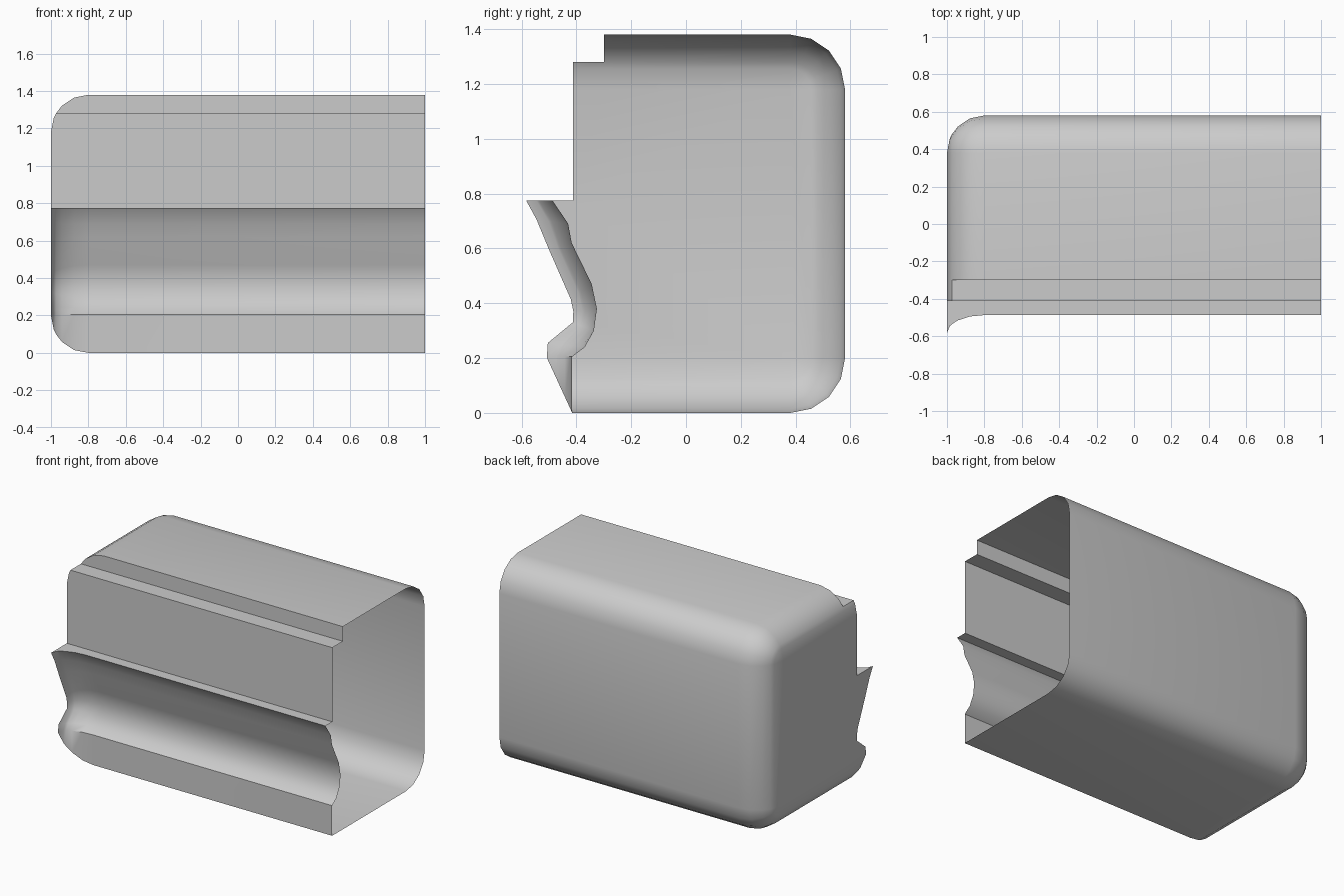
import bpy, bmesh
from math import sin, cos, radians

if "Cube" in bpy.data.objects:
    bpy.data.objects.remove(bpy.data.objects["Cube"])

R = 0.2  # rounding radius of the closed end and the rear edges

# Recessed front channel (y, z): straight run, and flared shape at the closed end
CHANNEL = [(-.487, .775), (-.43, .69), (-.417, .62), (-.344, .47),
           (-.325, .38), (-.336, .30), (-.369, .24), (-.415, .205)]
FLARED = [(-.583, .775), (-.545, .705), (-.50, .596), (-.42, .414),
          (-.411, .37), (-.413, .33), (-.504, .255), (-.507, .21)]


def arc(cy, cz, r, start):
    """Quarter circle, anticlockwise from the start angle."""
    return [(cy + r * cos(radians(start + a)), cz + r * sin(radians(start + a)))
            for a in (0, 22.5, 45, 67.5, 90)]


def section(d):
    """Closed y-z outline, inset by d at top, bottom and rear, flared at front."""
    top, f = 1.38 - d, d / R
    step = min(1.28, top)
    pts = [(-.30, top), (-.30, step), (-.413, step), (-.413, .775)]
    pts += [(a[0] + (b[0] - a[0]) * f, a[1] + (b[1] - a[1]) * f)
            for a, b in zip(CHANNEL, FLARED)]
    pts.append((-.415 - d * .46, d))
    pts += arc(.58 - R, R, R - d, -90)
    pts += arc(.58 - R, 1.38 - R, R - d, 0)
    return pts


# Shell: sections lofted from the open end to the rounded closed end
bm = bmesh.new()
rings = []
stations = [(1.0, 0.0)]
stations += [(-(1 - R) - R * sin(radians(t)), R * (1 - cos(radians(t))))
             for t in (0, 22.5, 45, 60, 67.5, 90)]
for x, d in stations:
    rings.append([bm.verts.new((x, y, z)) for y, z in section(d)])
for a, b in zip(rings, rings[1:]):
    n = len(a)
    for i in range(n):
        j = (i + 1) % n
        bm.faces.new((a[i], a[j], b[j], b[i]))

# Flat end wall
bm.faces.new(rings[-1])
bmesh.ops.remove_doubles(bm, verts=bm.verts, dist=1e-4)
bmesh.ops.dissolve_degenerate(bm, edges=bm.edges, dist=1e-4)
bmesh.ops.recalc_face_normals(bm, faces=bm.faces)
bmesh.ops.triangulate(bm, faces=[f for f in bm.faces if len(f.verts) > 4])

mesh = bpy.data.meshes.new("channelled_shell")
bm.to_mesh(mesh)
bm.free()
shell = bpy.data.objects.new("channelled_shell", mesh)
bpy.context.collection.objects.link(shell)
bpy.context.view_layer.objects.active = shell
shell.select_set(True)
bpy.ops.object.shade_smooth_by_angle(angle=radians(35))
